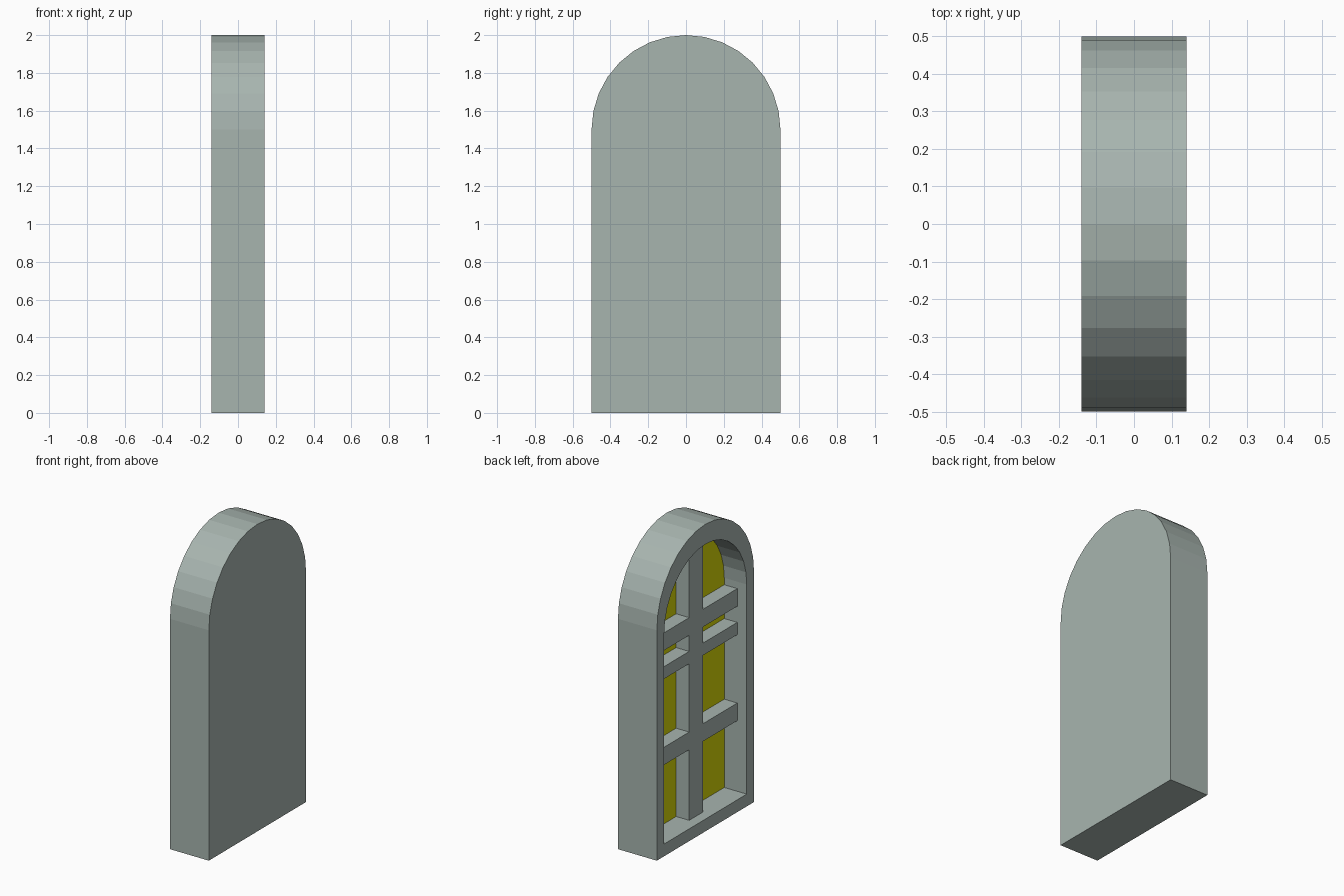
import bpy, bmesh, math

if "Cube" in bpy.data.objects:
    bpy.data.objects.remove(bpy.data.objects["Cube"])


def material(name, rgb):
    m = bpy.data.materials.new(name)
    m.diffuse_color = (*rgb, 1)
    m.use_nodes = True
    m.node_tree.nodes["Principled BSDF"].inputs["Base Color"].default_value = m.diffuse_color
    return m


stone = material("grey stone", (0.39, 0.46, 0.43))
glass = material("yellow glass", (0.68, 0.68, 0.002))

OPEN_X, GLASS_X, BACK_X, BAR_X = -0.14, 0.022, 0.14, -0.072
OUTER = (0.5, 0.0, 1.5)         # half width, bottom, spring height
INNER = (0.425, 0.08, 1.445)
SEGMENTS = 16


def arch_loop(bm, x, half, bottom, spring):
    """Round-headed outline in the plane at x."""
    pts = [(half, bottom)]
    for i in range(SEGMENTS + 1):
        a = math.pi * i / SEGMENTS
        pts.append((half * math.cos(a), spring + half * math.sin(a)))
    pts.append((-half, bottom))
    return [bm.verts.new((x, y, z)) for y, z in pts]


def finish(bm, name, mats):
    bmesh.ops.recalc_face_normals(bm, faces=bm.faces)
    me = bpy.data.meshes.new(name)
    bm.to_mesh(me)
    bm.free()
    for m in mats:
        me.materials.append(m)
    ob = bpy.data.objects.new(name, me)
    bpy.context.collection.objects.link(ob)
    return ob


# Arched frame: back, outer rim, front border, reveal, then the glass floor
bm = bmesh.new()
loops = [arch_loop(bm, BACK_X, *OUTER), arch_loop(bm, OPEN_X, *OUTER),
         arch_loop(bm, OPEN_X, *INNER), arch_loop(bm, GLASS_X, *INNER)]
n = len(loops[0])
for a, b in zip(loops, loops[1:]):
    for i in range(n):
        j = (i + 1) % n
        bm.faces.new((a[i], a[j], b[j], b[i]))
bm.faces.new(loops[0])
bm.faces.new(loops[-1]).material_index = 1
finish(bm, "arched_window_frame", [stone, glass])


def bar(name, y0, y1, z0, z1):
    """Glazing bar standing out from the glass."""
    bm = bmesh.new()
    bmesh.ops.create_cube(bm, size=1)
    for v in bm.verts:
        v.co = (BAR_X if v.co.x < 0 else GLASS_X,
                y0 if v.co.y < 0 else y1,
                z0 if v.co.z < 0 else z1)
    finish(bm, name, [stone])


# Upright bar, and cross bars on each side of it
bar("upright_bar", -0.07, 0.07, INNER[1], 1.875)
for label, z0, z1 in (("lower", 0.54, 0.655), ("middle", 1.10, 1.18), ("upper", 1.285, 1.40)):
    bar(label + "_cross_bar_left", 0.07, INNER[0], z0, z1)
    bar(label + "_cross_bar_right", -INNER[0], -0.07, z0, z1)
